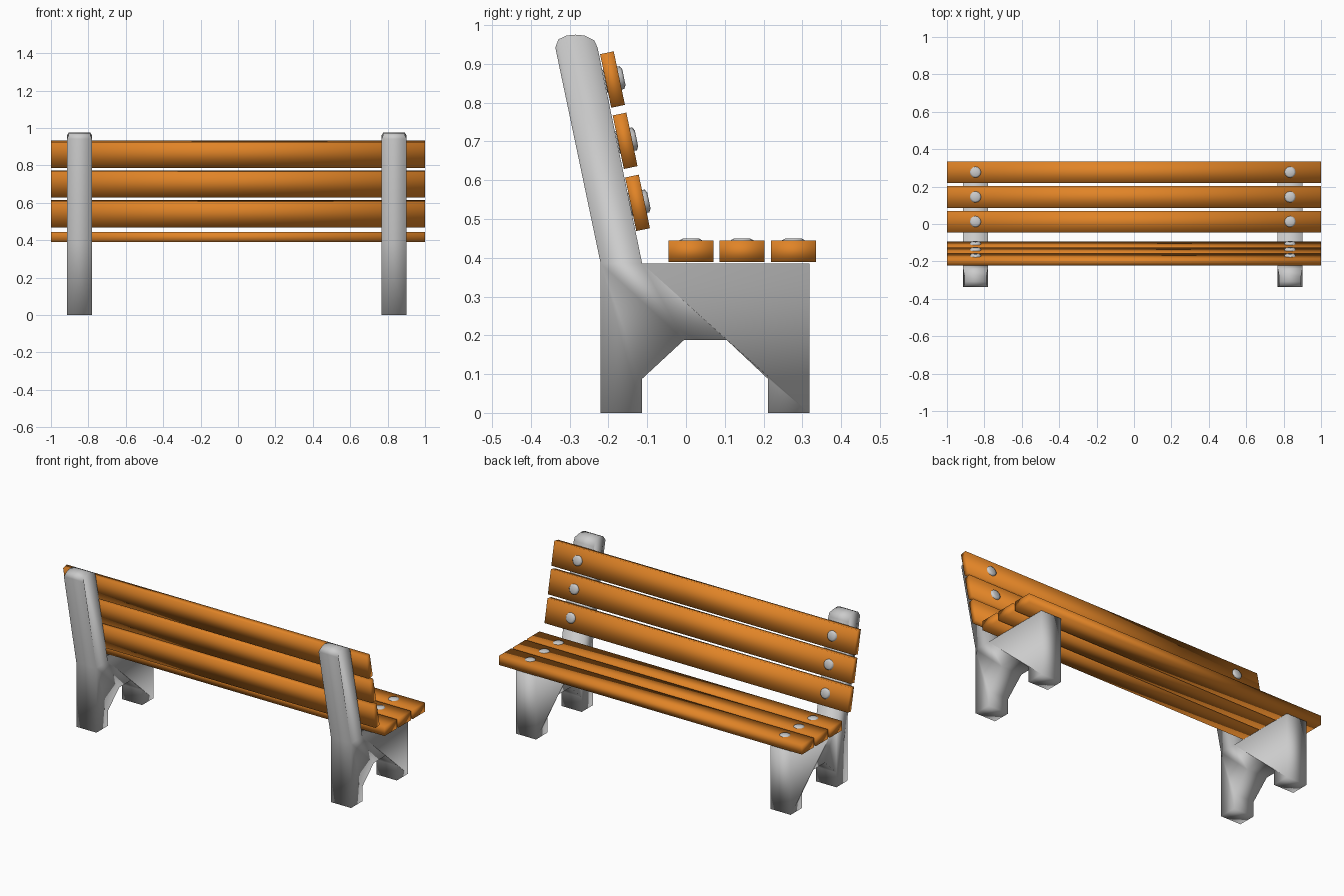
import bpy, bmesh, math
from mathutils import Matrix, Vector

if "Cube" in bpy.data.objects:
    bpy.data.objects.remove(bpy.data.objects["Cube"])

wood = bpy.data.materials.new("wood")
wood.diffuse_color = (0.75, 0.23, 0.02, 1)
wood.use_nodes = True
wood.node_tree.nodes["Principled BSDF"].inputs["Base Color"].default_value = wood.diffuse_color
SUPPORT_X = (-0.8475, 0.8345)
TILT = math.radians(11.8)


def finish(name, bm, mat=None):
    bmesh.ops.recalc_face_normals(bm, faces=bm.faces)
    mesh = bpy.data.meshes.new(name)
    bm.to_mesh(mesh)
    bm.free()
    for p in mesh.polygons:
        p.use_smooth = True
    if mat:
        mesh.materials.append(mat)
    obj = bpy.data.objects.new(name, mesh)
    bpy.context.collection.objects.link(obj)
    return obj


def slat(name, y, z, width, thick, angle):
    """Plank along x; width runs along y before tilting about x."""
    bm = bmesh.new()
    bmesh.ops.create_cube(bm, size=1, matrix=Matrix.Translation((0, y, z))
                          @ Matrix.Rotation(angle, 4, 'X')
                          @ Matrix.Diagonal((2, width, thick, 1)))
    finish(name, bm, wood)


def bolt(name, x, y, z, top, angle):
    """Low domed head; top is its height above the slat centre."""
    bm = bmesh.new()
    place = Matrix.Translation((x, y, z)) @ Matrix.Rotation(angle, 4, 'X')
    low, rim = -0.02, top - 0.005
    bmesh.ops.create_cone(bm, cap_ends=True, segments=12, radius1=0.03, radius2=0.03,
                          depth=rim - low,
                          matrix=place @ Matrix.Translation((0, 0, (low + rim) / 2)))
    axis = place.to_3x3() @ Vector((0, 0, 1))
    cap = max(bm.faces, key=lambda f: f.calc_center_median().dot(axis))
    bmesh.ops.inset_region(bm, faces=[cap], thickness=0.009)
    bmesh.ops.translate(bm, verts=cap.verts, vec=axis * 0.005)
    finish(name, bm)


# Side supports: legs, arch and leaning back post in one profile (y, z)
profile = [(-0.22, 0), (-0.113, 0), (-0.113, 0.088), (-0.005, 0.188), (0.105, 0.188),
           (0.211, 0.088), (0.211, 0), (0.318, 0), (0.318, 0.385), (-0.113, 0.385),
           (-0.228, 0.942), (-0.237, 0.961), (-0.262, 0.973), (-0.285, 0.975),
           (-0.308, 0.973), (-0.329, 0.963), (-0.337, 0.942), (-0.22, 0.385)]
for side, cx in zip(("left", "right"), SUPPORT_X):
    bm = bmesh.new()
    rings = []
    for s in (-1, 1):
        rings.append([bm.verts.new((cx + s * (0.058 if z > 0.962 else 0.0665), y, z))
                      for y, z in profile])
    a, b = rings
    bm.faces.new(a)
    bm.faces.new(b)
    n = len(profile)
    for i in range(n):
        j = (i + 1) % n
        bm.faces.new((a[i], a[j], b[j], b[i]))
    finish(side + "_support", bm)

# Seat slats with bolts
for i, y in enumerate((0.0125, 0.1445, 0.277)):
    slat(f"seat_slat_{i}", y, 0.417, 0.116, 0.055, 0)
    for k, x in enumerate(SUPPORT_X):
        bolt(f"seat_bolt_{i}_{k}", x, y, 0.417, 0.0325, 0)

# Leaning back slats with bolts
lean = TILT - math.pi / 2
for i, (y, z) in enumerate(((-0.125, 0.5415), (-0.157, 0.7015), (-0.1895, 0.8595))):
    slat(f"back_slat_{i}", y, z, 0.141, 0.036, lean)
    for k, x in enumerate(SUPPORT_X):
        bolt(f"back_bolt_{i}_{k}", x, y, z, 0.030, lean)
